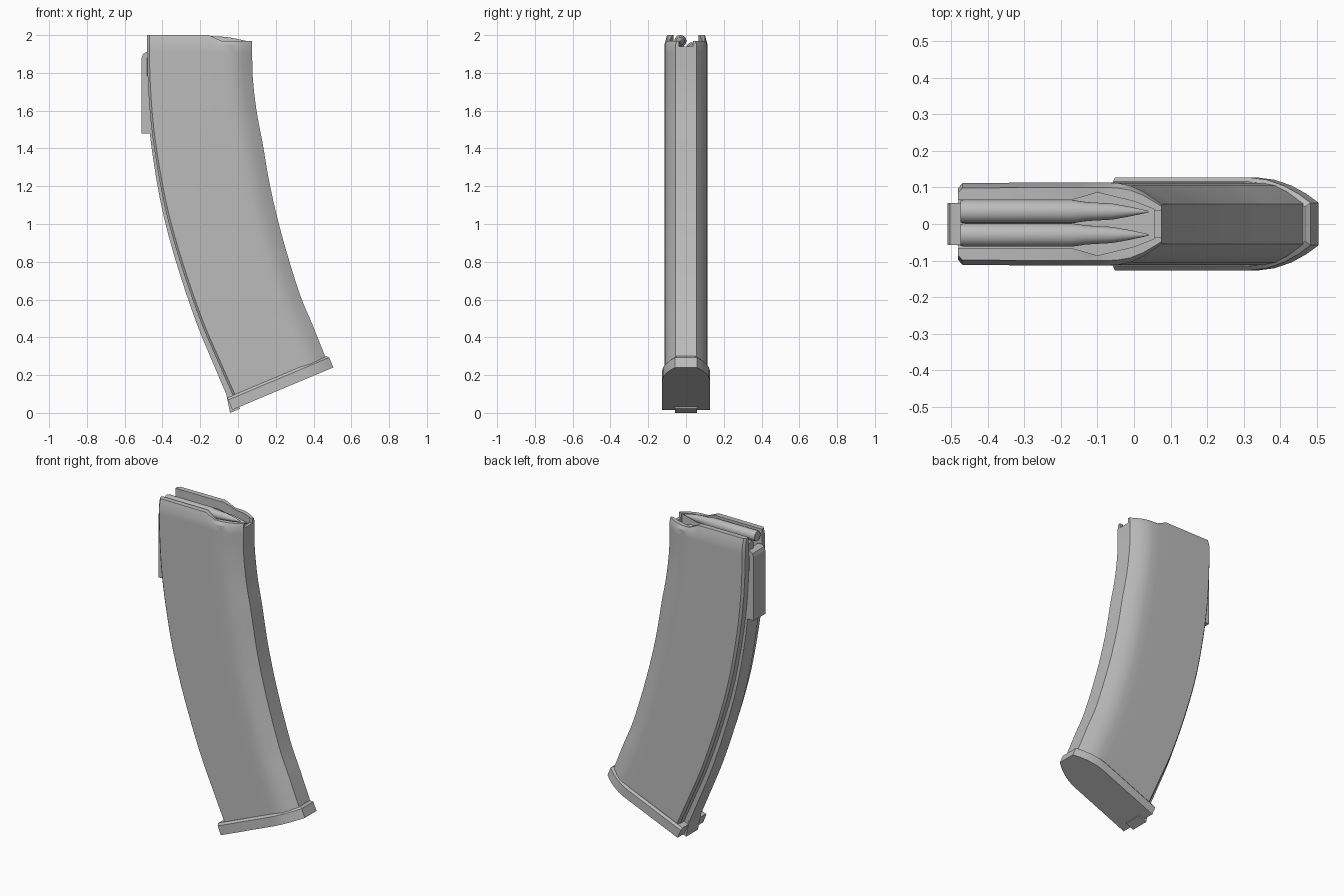
import bpy, bmesh, math
from mathutils import Vector

cube = bpy.data.objects.get("Cube")
if cube:
    bpy.data.objects.remove(cube, do_unlink=True)

grey = bpy.data.materials.new("plain_grey")
grey.use_nodes = True
grey.diffuse_color = (0.5, 0.5, 0.5, 1)
grey.node_tree.nodes["Principled BSDF"].inputs["Base Color"].default_value = (0.5, 0.5, 0.5, 1)


def finish(name, bm, smooth=True):
    """Turn a bmesh into a named, coloured object."""
    bmesh.ops.recalc_face_normals(bm, faces=bm.faces)
    mesh = bpy.data.meshes.new(name)
    bm.to_mesh(mesh)
    bm.free()
    mesh.materials.append(grey)
    obj = bpy.data.objects.new(name, mesh)
    bpy.context.collection.objects.link(obj)
    if smooth:
        smooth_object(obj)
    return obj


def smooth_object(obj):
    bpy.ops.object.select_all(action='DESELECT')
    bpy.context.view_layer.objects.active = obj
    obj.select_set(True)
    bpy.ops.object.shade_smooth_by_angle(angle=math.radians(30))


def loft(bm, rings):
    """Join closed rings of mirrored points and cap both ends in strips."""
    loops = [[bm.verts.new(p) for p in ring] for ring in rings]
    n = len(loops[0])
    for a, b in zip(loops, loops[1:]):
        for i in range(n):
            j = (i + 1) % n
            bm.faces.new((a[i], a[j], b[j], b[i]))
    for loop in (loops[0], loops[-1]):
        for i in range(n // 2 - 1):
            bm.faces.new((loop[i], loop[i + 1], loop[n - 2 - i], loop[n - 1 - i]))


def mirrored(half):
    """Complete a half outline across y = 0."""
    return half + [Vector((p.x, -p.y, p.z)) for p in reversed(half)]


def prism(name, outline, axis, low, high, smooth=False):
    """Extrude a 2D outline along y or z."""
    bm = bmesh.new()
    place = (lambda p, h: (p[0], h, p[1])) if axis == 'Y' else (lambda p, h: (p[0], p[1], h))
    face = bm.faces.new([bm.verts.new(place(p, low)) for p in outline])
    top = bmesh.ops.extrude_face_region(bm, geom=[face])
    shift = Vector(place((0, 0), high - low))
    bmesh.ops.translate(bm, vec=shift,
                        verts=[v for v in top['geom'] if isinstance(v, bmesh.types.BMVert)])
    return finish(name, bm, smooth)


def catmull(a, b, c, d, t):
    return 0.5 * (2 * b + (c - a) * t + (2 * a - 5 * b + 4 * c - d) * t * t
                  + (3 * b - a - 3 * c + d) * t ** 3)


def smooth_path(pts, steps):
    pts = [Vector(p) for p in pts]
    ext = [2 * pts[0] - pts[1]] + pts + [2 * pts[-1] - pts[-2]]
    path = [catmull(*ext[i:i + 4], k / steps) for i in range(len(pts) - 1) for k in range(steps)]
    return path + [pts[-1]]


# Curved body: rear and front edges, swept from the foot up
rear = smooth_path([(-.05, .07), (-.135, .27), (-.225, .49), (-.325, .79), (-.40, 1.07),
                    (-.45, 1.35), (-.475, 1.57), (-.485, 1.78), (-.485, 1.95)], 4)
front = smooth_path([(.467, .285), (.395, .465), (.325, .635), (.235, .93), (.172, 1.19),
                     (.13, 1.43), (.098, 1.6), (.078, 1.78), (.075, 1.95)], 4)
front_curve = [(.23, .114), (.165, .114), (.12, .112), (.085, .105), (.05, .089), (.02, .069), (0, .055)]


def section(r, f, rib):
    d = (f - r).normalized()
    half = [(r, .055), (r + d * rib, .06), (r + d * rib, .098), (r + d * (rib + .012), .112)]
    half += [(f - d * back, y) for back, y in front_curve]
    return [Vector((p.x, y, p.y)) for p, y in half]


count = len(rear)
halves = [section(r, f, .03 - .026 * i / (count - 1)) for i, (r, f) in enumerate(zip(rear, front))]
# Rounded feed lips that step down toward the front
lip = [Vector((p.x, p.y * .88, 2.0 if p.x < -.14 else 1.97)) for p in halves[-1]]
bm = bmesh.new()
loft(bm, [mirrored(h) for h in halves + [lip]])
body = finish("curved_body", bm, False)

# Open feed slot and front notch
slot_half = [(-.6, .066), (-.17, .066), (-.1, .086), (0, .062), (.055, .04)]
slot = prism("slot_cutter", slot_half + [(x, -y) for x, y in reversed(slot_half)], 'Z', 1.88, 2.1)
notch_half = [(.02, .036), (.12, .036)]
notch = prism("notch_cutter", notch_half + [(x, -y) for x, y in reversed(notch_half)], 'Z', 1.94, 2.1)
for cutter in (slot, notch):
    cutter.hide_render = True
    mod = body.modifiers.new("cut", 'BOOLEAN')
    mod.operation = 'DIFFERENCE'
    mod.solver = 'EXACT'
    mod.object = cutter
    bpy.context.view_layer.objects.active = body
    bpy.ops.object.modifier_apply(modifier=mod.name)
    bpy.data.objects.remove(cutter, do_unlink=True)
smooth_object(body)

# Rear latch lug
prism("rear_latch", [(-.46, 1.91), (-.485, 1.91), (-.503, 1.9), (-.51, 1.88), (-.51, 1.48), (-.45, 1.48)],
      'Y', -.058, .058)

# Tilted floor plate with a bevelled upper rim
tilt = math.radians(22.8)
along = Vector((math.cos(tilt), 0, math.sin(tilt)))
up = Vector((-math.sin(tilt), 0, math.cos(tilt)))
corner = Vector((-.03, 0, .016))
plate_outline = [(0, .127), (.40, .127), (.45, .121), (.50, .105), (.545, .082), (.58, .058)]


def plate_ring(height, inset):
    return mirrored([corner + along * (u - (inset if u > .4 else 0)) + up * height
                     + Vector((0, y - inset, 0)) for u, y in plate_outline])


bm = bmesh.new()
loft(bm, [plate_ring(0, 0), plate_ring(.057, 0), plate_ring(.07, .011)])
finish("floor_plate", bm)

# Rear rib foot that runs down through the plate
prism("rib_foot", [(-.042, .0), (.01, .022), (-.02, .1), (-.062, .1)], 'Y', -.058, .058)


# Two staggered rounds in the slot
def cartridge(name, y, z):
    profile = [(-.475, 0), (-.475, .03), (-.462, .032), (-.17, .032), (-.13, .026),
               (-.06, .022), (-.01, .013), (.04, .002), (.04, 0)]
    bm = bmesh.new()
    verts = [bm.verts.new((x, y, z + r)) for x, r in profile]
    edges = [bm.edges.new(pair) for pair in zip(verts, verts[1:])]
    bmesh.ops.spin(bm, geom=verts + edges, cent=(0, y, z), axis=(1, 0, 0),
                   angle=math.tau, steps=24)
    bmesh.ops.remove_doubles(bm, verts=bm.verts, dist=.0001)
    finish(name, bm)


cartridge("upper_round", -.03, 1.968)
cartridge("lower_round", .034, 1.93)
